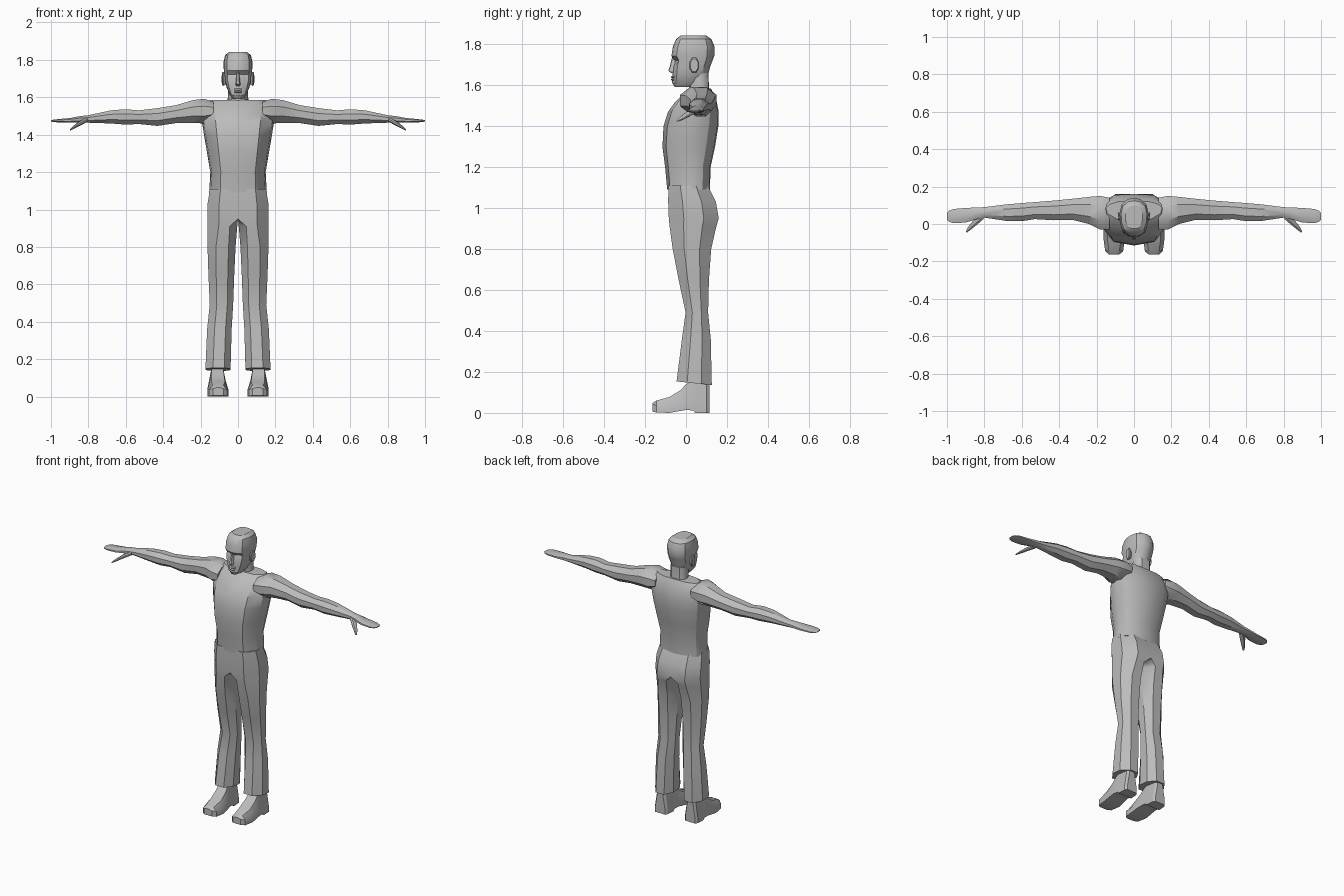
import bpy, bmesh, math

grey = bpy.data.materials.new("plain grey")
grey.diffuse_color = (0.5, 0.5, 0.5, 1)


def loft(name, rings, angle=32):
    """Skin a stack of rings, drop faces on the centre plane, mirror over x."""
    bm = bmesh.new()
    vs = [[bm.verts.new(p) for p in r] for r in rings]
    n = len(rings[0])
    for a, b in zip(vs, vs[1:]):
        for i in range(n):
            j = (i + 1) % n
            bm.faces.new((a[i], a[j], b[j], b[i]))
    bm.faces.new(vs[0])
    bm.faces.new(vs[-1])
    bmesh.ops.recalc_face_normals(bm, faces=bm.faces)
    mid = [f for f in bm.faces if all(abs(v.co.x) < 1e-5 for v in f.verts)]
    bmesh.ops.delete(bm, geom=mid, context='FACES')
    me = bpy.data.meshes.new(name)
    bm.to_mesh(me)
    bm.free()
    me.materials.append(grey)
    ob = bpy.data.objects.new(name, me)
    bpy.context.collection.objects.link(ob)
    bpy.ops.object.select_all(action='DESELECT')
    ob.select_set(True)
    bpy.context.view_layer.objects.active = ob
    bpy.ops.object.shade_smooth_by_angle(angle=math.radians(angle))
    m = ob.modifiers.new("mirror", 'MIRROR')
    m.merge_threshold = 0.0005
    return ob


def octagon(u0, u1, v0, v1, c0=0.28, c1=0.28, cv=0.3):
    """Chamfered box outline; c0/c1 are chamfers on the low/high u side."""
    a, b, d = (u1 - u0) * c0, (u1 - u0) * c1, (v1 - v0) * cv
    return [(u0 + a, v0), (u1 - b, v0), (u1, v0 + d), (u1, v1 - d),
            (u1 - b, v1), (u0 + a, v1), (u0, v1 - d), (u0, v0 + d)]


def half_section(z, w, yf, yb, front=0.62):
    """Right half of a body outline, front to back."""
    h = yb - yf
    return [(x * w, yf + t * h, z) for x, t in
            ((0, 0), (front, .07), (.95, .36), (1, .64), (.88, .83), (.55, .98), (0, 1))]


# Trousers: legs merging into the hips (z, inner x, outer x, front y, back y)
legs = [(.135, .04, .174, -.046, .126), (.36, .034, .165, -.02, .121),
        (.49, .026, .151, -.002, .108), (.65, .02, .158, -.036, .112),
        (.8, .013, .163, -.065, .123), (.91, .004, .164, -.08, .148),
        (.95, 0, .164, -.084, .16), (1.03, 0, .163, -.087, .146),
        (1.11, 0, .15, -.086, .106)]
rings = []
for z, xi, xo, yf, yb in legs:
    c0 = .25 if z < .93 else 0
    rings.append([(x, y, z + (.01 - .1 * (y - .04) if z < .2 else 0))
                  for x, y in octagon(xi, xo, yf, yb, c0, .3 if z < .9 else .38)])
loft("trousers", rings)

# Shirt
loft("shirt", [half_section(*r) for r in (
    (1.09, .154, -.092, .117), (1.2, .148, -.102, .12), (1.3, .165, -.115, .142),
    (1.4, .182, -.11, .158), (1.47, .193, -.088, .16), (1.52, .195, -.052, .15),
    (1.56, .182, -.012, .135), (1.585, .15, .02, .122))])

# Neck
loft("neck", [half_section(*r) for r in (
    (1.54, .064, .005, .118), (1.58, .055, .018, .112), (1.66, .054, .01, .11))])

# Head: rings with a recess for the eye sockets and cheeks
head = []
for z, w, yf, yb, eye in (
        (1.592, .026, -.055, .05, 0), (1.612, .044, -.068, .085, .004),
        (1.65, .06, -.066, .108, .008), (1.69, .071, -.064, .118, .004),
        (1.722, .073, -.058, .13, .016), (1.743, .076, -.071, .138, .002),
        (1.79, .077, -.064, .139, 0), (1.826, .069, -.048, .124, 0),
        (1.843, .046, -.025, .098, 0)):
    h = yb - yf
    head.append([(0, yf, z), (.4 * w, yf + eye + .02 * h, z), (.78 * w, yf + .12 * h, z),
                 (.97 * w, yf + .34 * h, z), (w, yf + .6 * h, z),
                 (.86 * w, yf + .83 * h, z), (.45 * w, yf + .97 * h, z), (0, yb, z)])
loft("head", head)

# Nose and lips
loft("nose", [[(0, yt, z), (w * .5, yt + .003, z), (w, -.054, z), (0, -.054, z)]
              for z, w, yt in ((1.66, .013, -.072), (1.67, .016, -.086),
                               (1.70, .01, -.077), (1.738, .007, -.068))])
for name, z in (("upper_lip", 1.64), ("lower_lip", 1.628)):
    loft(name, [[(0, y, z + dz), (.02, y + .012, z + dz), (.02, -.05, z + dz), (0, -.05, z + dz)]
                for dz, y in ((-.005, -.069), (0, -.074), (.006, -.068))])

# Ears
loft("ears", [[(x + .15 * (y - .03), y, z) for y, z in
               octagon(.04 - s * .022, .04 + s * .022, 1.698 - s * .037, 1.698 + s * .037)]
              for x, s in ((.06, .75), (.078, 1), (.083, .85))])

# Arms and hands (x, front y, back y, bottom z, top z)
arm = ((.13, -.03, .14, 1.48, 1.575), (.18, -.03, .15, 1.46, 1.592),
       (.24, .0, .145, 1.463, 1.585), (.33, .022, .135, 1.462, 1.558),
       (.43, .02, .125, 1.447, 1.542), (.53, .026, .117, 1.457, 1.53),
       (.6, .015, .112, 1.454, 1.536), (.68, .016, .105, 1.46, 1.53),
       (.8, .034, .09, 1.464, 1.504), (.84, .026, .088, 1.464, 1.5),
       (.9, .008, .086, 1.464, 1.489), (.965, .004, .08, 1.466, 1.483),
       (.99, .012, .07, 1.469, 1.48), (1.0, .024, .058, 1.472, 1.477))
loft("arms_and_hands", [[(x, y, z) for y, z in octagon(a, b, c, d)]
                        for x, a, b, c, d in arm], 38)

# Thumbs
loft("thumbs", [[(x + .35 * (y - yc), y, z) for y, z in
                 octagon(yc - r, yc + r, zc - r * .7, zc + r * .7)]
                for x, yc, zc, r in ((.81, .045, 1.48, .018), (.85, .008, 1.458, .016),
                                     (.88, -.022, 1.438, .011), (.897, -.042, 1.426, .005))])

# Shoes (y, inner x, outer x, sole z, top z)
shoes = ((-.163, .078, .134, .006, .048), (-.145, .058, .154, .002, .06),
         (-.08, .05, .163, 0, .078), (-.025, .054, .163, .01, .112),
         (0, .058, .162, .014, .14), (.035, .06, .16, .012, .16),
         (.045, .06, .16, 0, .16), (.1, .064, .157, 0, .16), (.114, .075, .146, 0, .155))
loft("shoes", [[(a, y, b), (c, y, b), (c, y, b + .036), (c - .02, y, d),
                (a + .02, y, d), (a, y, b + .036)] for y, a, c, b, d in shoes])
